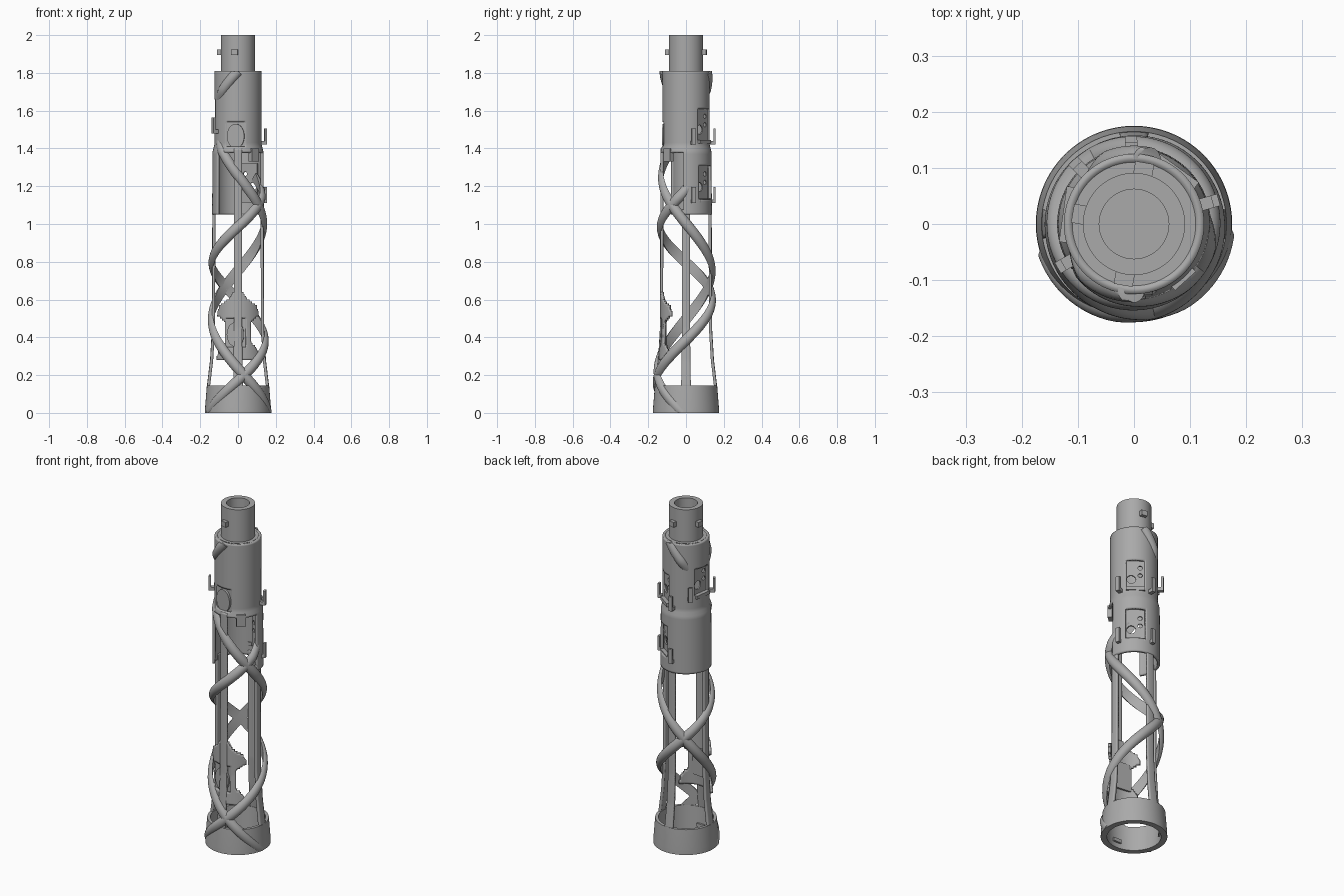
import bpy, bmesh
from math import sin, cos, pi, radians
from mathutils import Vector, Matrix

cube = bpy.data.objects.get("Cube")
if cube:
    bpy.data.objects.remove(cube, do_unlink=True)

grey = bpy.data.materials.new("plain grey")
grey.use_nodes = True
grey.diffuse_color = (0.4, 0.4, 0.4, 1)
grey.node_tree.nodes["Principled BSDF"].inputs["Base Color"].default_value = (0.4, 0.4, 0.4, 1)


def interp(x, table):
    """Piecewise linear lookup, extended at both ends."""
    for (x0, y0), (x1, y1) in zip(table, table[1:]):
        if x <= x1:
            break
    return y0 + (y1 - y0) * (x - x0) / (x1 - x0)


def polar(r, deg, z):
    return Vector((r * cos(radians(deg)), r * sin(radians(deg)), z))


def gap(a, b):
    """Signed angle from b to a in degrees."""
    return (a - b + 180) % 360 - 180


def finish(name, bm, smooth=True):
    mesh = bpy.data.meshes.new(name)
    bm.to_mesh(mesh)
    bm.free()
    mesh.materials.append(grey)
    ob = bpy.data.objects.new(name, mesh)
    bpy.context.collection.objects.link(ob)
    bpy.ops.object.select_all(action='DESELECT')
    ob.select_set(True)
    bpy.context.view_layer.objects.active = ob
    if smooth:
        bpy.ops.object.shade_smooth_by_angle(angle=radians(35))
    return ob


def lathe(name, profile, closed=False, steps=72):
    bm = bmesh.new()
    vs = [bm.verts.new((r, 0, z)) for r, z in profile]
    pairs = list(zip(vs, vs[1:])) + ([(vs[-1], vs[0])] if closed else [])
    edges = [bm.edges.new(p) for p in pairs]
    bmesh.ops.spin(bm, geom=vs + edges, cent=(0, 0, 0), axis=(0, 0, 1),
                   angle=2 * pi, steps=steps, use_duplicate=False)
    bmesh.ops.remove_doubles(bm, verts=bm.verts, dist=1e-5)
    bmesh.ops.recalc_face_normals(bm, faces=bm.faces)
    return finish(name, bm)


def shell(name, z0, z1, radius, keep, wall=0.015, row=0.01, step=3):
    """Curved wall made of the cells that the keep rule accepts."""
    bm = bmesh.new()
    verts = {}

    def vert(i, k):
        key = (i % (360 // step), k)
        if key not in verts:
            z = z0 + k * row
            verts[key] = bm.verts.new(polar(radius(z), key[0] * step, z))
        return verts[key]

    for k in range(round((z1 - z0) / row)):
        for i in range(360 // step):
            if keep((i + 0.5) * step, z0 + (k + 0.5) * row):
                bm.faces.new([vert(i, k), vert(i + 1, k), vert(i + 1, k + 1), vert(i, k + 1)])
    ob = finish(name, bm)
    mod = ob.modifiers.new("wall", 'SOLIDIFY')
    mod.thickness = wall
    mod.offset = -1
    return ob


def block(name, deg, r0, r1, side, width, z0, z1):
    """Box set radially at an angle, shifted sideways along the tangent."""
    bm = bmesh.new()
    bmesh.ops.create_cube(bm, size=1)
    bmesh.ops.scale(bm, vec=(r1 - r0, width, z1 - z0), verts=bm.verts)
    bmesh.ops.translate(bm, vec=((r0 + r1) / 2, side, (z0 + z1) / 2), verts=bm.verts)
    bmesh.ops.rotate(bm, cent=(0, 0, 0), matrix=Matrix.Rotation(radians(deg), 3, 'Z'), verts=bm.verts)
    return finish(name, bm, False)


def disc(name, deg, r0, r1, side, z, half_w, half_h):
    """Oval drum whose axis points outwards."""
    bm = bmesh.new()
    bmesh.ops.create_cone(bm, cap_ends=True, segments=32, radius1=1, radius2=1, depth=r1 - r0)
    bmesh.ops.rotate(bm, cent=(0, 0, 0), matrix=Matrix.Rotation(pi / 2, 3, 'Y'), verts=bm.verts)
    bmesh.ops.scale(bm, vec=(1, half_w, half_h), verts=bm.verts)
    bmesh.ops.translate(bm, vec=((r0 + r1) / 2, side, z), verts=bm.verts)
    bmesh.ops.rotate(bm, cent=(0, 0, 0), matrix=Matrix.Rotation(radians(deg), 3, 'Z'), verts=bm.verts)
    return finish(name, bm)


# Twisting strands: angle by height, and outer radius by height
twist_a = [(0.05, 335), (0.2, 282), (0.67, 120), (1.1, -35), (1.4, -140)]
twist_b = [(0.05, -140), (0.2, -78), (0.67, 120), (1.1, 325), (1.4, 454)]
outer = [(0, 0.18), (0.14, 0.178), (0.3, 0.166), (0.45, 0.16), (0.8, 0.156),
         (1.15, 0.153), (1.4, 0.14), (1.8, 0.14)]


def strand(name, twist, z0, z1, fade_z, fade):
    bm = bmesh.new()
    rings = []
    count = int((z1 - z0) / 0.012)
    for k in range(count + 1):
        z = z0 + (z1 - z0) * k / count
        a = interp(z, twist)
        r = min(interp(z, outer), 0.12 + fade * (fade_z - z))
        tangent = polar(r, interp(z + 0.01, twist), z + 0.01) - polar(r, interp(z - 0.01, twist), z - 0.01)
        n = polar(1, a, 0)
        b = tangent.cross(n).normalized()
        mid = polar(r - 0.026, a, z)
        ring = []
        for s in range(10):
            t = pi * s / 9
            p = mid + b * 0.028 * cos(t) + n * 0.026 * sin(t)
            p.z = min(max(p.z, 0), 1.81)
            ring.append(bm.verts.new(p))
        rings.append(ring)
    for r0, r1 in zip(rings, rings[1:]):
        for s in range(10):
            bm.faces.new([r0[s], r0[s - 1], r1[s - 1], r1[s]])
    bm.faces.new(rings[0])
    bm.faces.new(rings[-1])
    bmesh.ops.recalc_face_normals(bm, faces=bm.faces)
    return finish(name, bm)


strand("strand_a", twist_a, 0, 1.46, 1.46, 0.3)
strand("strand_b", twist_b, 0, 1.25, 1.25, 0.3)
strand("upper_strand_a", twist_a, 1.64, 1.81, 1.64, -0.3)
strand("upper_strand_b", twist_b, 1.64, 1.81, 1.64, -0.3)

# Base ring and its inner lugs
lathe("base_ring", [(0.175, 0), (0.174, 0.03), (0.165, 0.145), (0.148, 0.145), (0.142, 0)], True)
for deg in (30, 150, 270):
    block("base_lug", deg, 0.132, 0.146, 0, 0.05, 0.03, 0.05)

# Four uprights that flare towards the base
flare = [(0.14, 0.165), (0.28, 0.148), (0.45, 0.138), (1.4, 0.135)]
shell("uprights", 0.14, 1.4, lambda z: interp(z, flare),
      lambda a, z: abs(gap(a, round(a / 90) * 90)) < 9 and (z < 1.08 or abs(gap(a, 270)) < 9))

# Sleeve with equipment windows, open at the lower front
windows = [(54, 1.13, 1.31), (54, 1.44, 1.61), (172, 1.5, 1.66), (264, 1.41, 1.54)]


def sleeve_rule(a, z):
    if any(abs(gap(a, w)) < 24 and z0 < z < z1 for w, z0, z1 in windows):
        return False
    return z > 1.38 or abs(gap(a, 105)) < 112


sleeve_radius = [(1.05, 0.137), (1.38, 0.135), (1.42, 0.125), (1.81, 0.125)]
shell("sleeve", 1.05, 1.81, lambda z: interp(z, sleeve_radius), sleeve_rule)
lathe("sleeve_lid", [(0, 1.795), (0.12, 1.795), (0.12, 1.81), (0, 1.81)])

# Lower front panel, tapering into the front upright
panel_half = [(0.28, 52), (0.34, 46), (0.37, 30), (0.48, 30), (0.52, 56), (0.57, 46), (0.6, 22), (0.64, 9)]
shell("lower_panel", 0.28, 0.64, lambda z: interp(z, flare) - 0.002,
      lambda a, z: abs(gap(a, 270)) < interp(z, panel_half)
      and not (abs(gap(a, 264)) < 24 and 0.35 < z < 0.5))

# Boards behind the windows, drilled through, with a sill and two hooks each
for deg, z0, z1 in windows[:3]:
    board = block("window_board", deg, 0.098, 0.106, 0, 0.105, z0 - 0.01, z1 + 0.01)
    mid = (z0 + z1) / 2
    for side, dz, size in ((-0.022, -0.025, 0.024), (0.025, 0.045, 0.012), (0.025, 0.0, 0.012)):
        cutter = disc("cutter", deg, 0.08, 0.12, side, mid + dz, size, size)
        cutter.hide_render = True
        mod = board.modifiers.new("hole", 'BOOLEAN')
        mod.operation = 'DIFFERENCE'
        mod.solver = 'EXACT'
        mod.object = cutter
        bpy.context.view_layer.objects.active = board
        bpy.ops.object.modifier_apply(modifier=mod.name)
        bpy.data.objects.remove(cutter, do_unlink=True)
    block("window_sill", deg, 0.1, 0.128, 0, 0.1, z0 - 0.015, z0 + 0.005)
    for turn in (-38, 38):
        block("hook_arm", deg + turn, 0.115, 0.155, 0, 0.022, z0 - 0.02, z0)
        block("hook_tip", deg + turn, 0.145, 0.157, 0, 0.022, z0 - 0.02, z0 + 0.065)

# Front plates with raised ovals
for z, r in ((1.475, 0.125), (0.425, 0.136)):
    block("front_plate", 264, r - 0.025, r - 0.015, 0, 0.115, z - 0.08, z + 0.08)
    disc("front_oval", 264, r - 0.02, r - 0.002, 0, z - 0.01, 0.046, 0.065)

# Bracket where the sleeve meets the strand
block("front_bracket", -48, 0.112, 0.137, 0, 0.05, 1.33, 1.4)

# Hollow neck with pegs
lathe("neck", [(0, 1.812), (0.062, 1.812), (0.062, 2), (0.091, 2), (0.091, 1.8)])
for deg in (80, 170, 260):
    block("neck_peg", deg, 0.085, 0.111, 0, 0.034, 1.895, 1.925)
